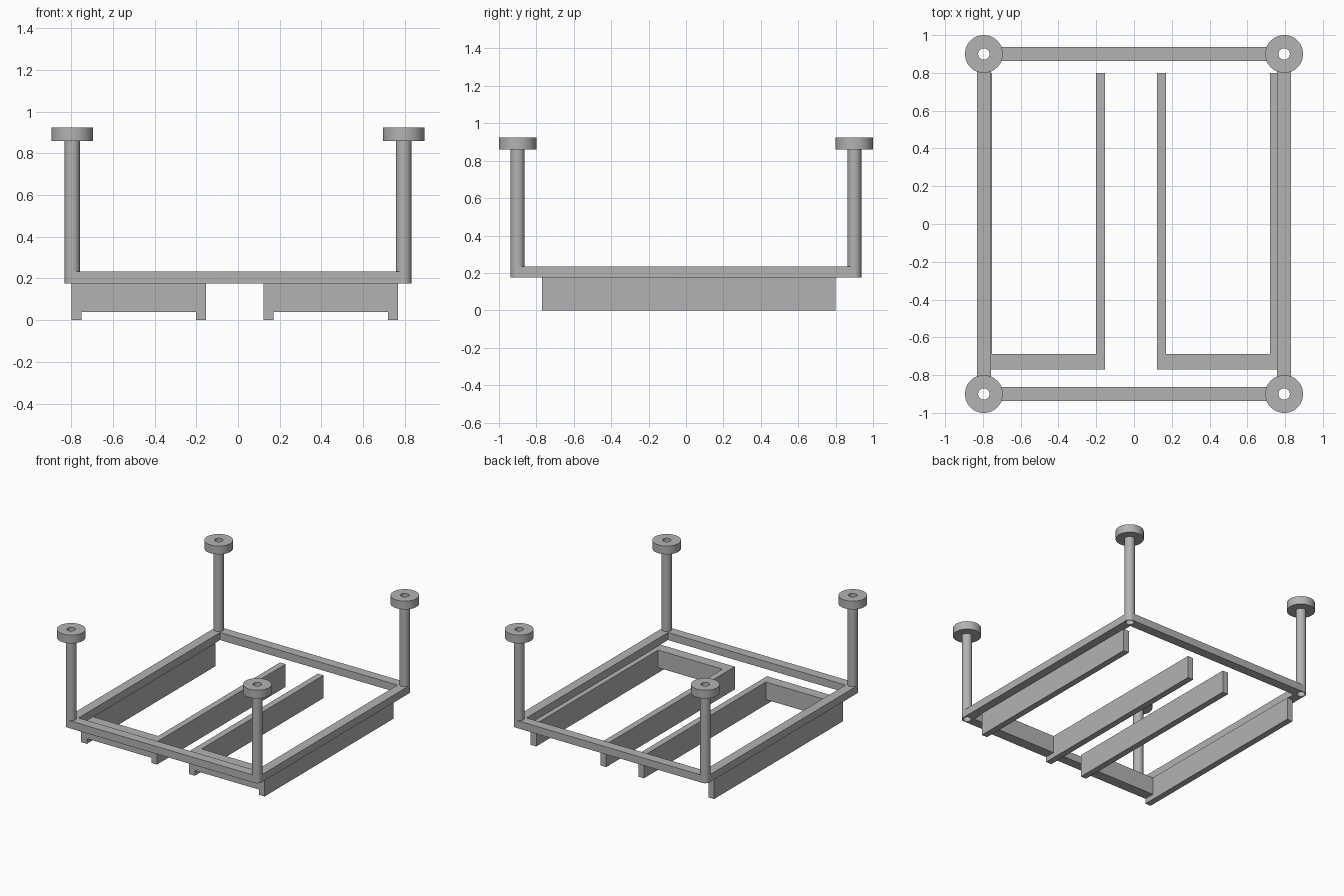
import bpy, bmesh, math
from mathutils import Matrix

if "Cube" in bpy.data.objects:
    bpy.data.objects.remove(bpy.data.objects["Cube"])

grey = bpy.data.materials.new("plain grey")
grey.use_nodes = True
COLOUR = (0.45, 0.45, 0.45, 1)
grey.diffuse_color = COLOUR
grey.node_tree.nodes["Principled BSDF"].inputs["Base Color"].default_value = COLOUR

POST_X, POST_Y = 0.795, 0.9      # corner post centres
POST_R, BORE_R = 0.037, 0.03     # tube and bore radii
FRAME_Z0, FRAME_Z1 = 0.176, 0.234
CAP_Z0, CAP_Z1 = 0.86, 0.924
SEG = 48


def finish(name, bm, smooth=False):
    bmesh.ops.recalc_face_normals(bm, faces=bm.faces)
    mesh = bpy.data.meshes.new(name)
    bm.to_mesh(mesh)
    bm.free()
    mesh.materials.append(grey)
    ob = bpy.data.objects.new(name, mesh)
    bpy.context.collection.objects.link(ob)
    if smooth:
        bpy.ops.object.select_all(action='DESELECT')
        ob.select_set(True)
        bpy.context.view_layer.objects.active = ob
        bpy.ops.object.shade_smooth_by_angle(angle=math.radians(35))
    return ob


def lathe(name, profile, x, y):
    """Spin a closed (radius, z) profile around a vertical axis."""
    bm = bmesh.new()
    rings = [[bm.verts.new((x + r * math.cos(2 * math.pi * i / SEG),
                            y + r * math.sin(2 * math.pi * i / SEG), z))
              for i in range(SEG)] for r, z in profile]
    for a, b in zip(rings, rings[1:] + rings[:1]):
        for i in range(SEG):
            j = (i + 1) % SEG
            bm.faces.new((a[i], a[j], b[j], b[i]))
    return finish(name, bm, True)


def prism(name, outline, z0, z1):
    """Extrude a flat (x, y) outline between two heights."""
    bm = bmesh.new()
    face = bm.faces.new([bm.verts.new((x, y, z0)) for x, y in outline])
    top = bmesh.ops.extrude_face_region(bm, geom=[face])["geom"]
    bmesh.ops.translate(bm, vec=(0, 0, z1 - z0),
                        verts=[v for v in top if isinstance(v, bmesh.types.BMVert)])
    return finish(name, bm)


def cut(target, cutter):
    mod = target.modifiers.new("opening", 'BOOLEAN')
    mod.operation = 'DIFFERENCE'
    mod.solver = 'EXACT'
    mod.object = cutter
    bpy.context.view_layer.objects.active = target
    bpy.ops.object.modifier_apply(modifier=mod.name)
    bpy.data.objects.remove(cutter)


# Base frame: rounded outer corners, open middle, bored at each post
CORNERS = [(1, 1), (-1, 1), (-1, -1), (1, -1)]
outline = []
for q, (sx, sy) in enumerate(CORNERS):
    for k in range(SEG // 4 + 1):
        a = 2 * math.pi * k / SEG + q * math.pi / 2
        outline.append((sx * POST_X + POST_R * math.cos(a),
                        sy * POST_Y + POST_R * math.sin(a)))
frame = prism("base_frame", outline, FRAME_Z0, FRAME_Z1)
ix, iy = POST_X - POST_R, POST_Y - POST_R
cut(frame, prism("middle_cutter", [(sx * ix, sy * iy) for sx, sy in CORNERS], 0, 0.5))
for sx, sy in CORNERS:
    bm = bmesh.new()
    bmesh.ops.create_cone(bm, cap_ends=True, segments=SEG, radius1=BORE_R, radius2=BORE_R,
                          depth=1, matrix=Matrix.Translation((sx * POST_X, sy * POST_Y, 0.2)))
    cut(frame, finish("bore_cutter", bm))
bpy.ops.object.select_all(action='DESELECT')
frame.select_set(True)
bpy.context.view_layer.objects.active = frame
bpy.ops.object.shade_smooth_by_angle(angle=math.radians(35))

# Tubular corner posts with wide ring caps
for sx, sy in CORNERS:
    side = ("back" if sy > 0 else "front") + ("_left" if sx > 0 else "_right")
    for part, r, z0, z1 in (("post", POST_R, FRAME_Z1, CAP_Z0), ("cap", 0.1, CAP_Z0, CAP_Z1)):
        lathe(f"{side}_{part}", [(BORE_R, z0), (r, z0), (r, z1), (BORE_R, z1)],
              sx * POST_X, sy * POST_Y)

# Underslung rails, each pair joined by a shorter plate at the front
RAIL_Y0, RAIL_Y1, PLATE_Y1, W = -0.77, 0.8, -0.687, 0.048


def block(name, x0, x1, y0, y1, z0, z1):
    prism(name, [(x0, y0), (x1, y0), (x1, y1), (x0, y1)], z0, z1)


for side, x0, x1 in (("right", -0.8, -0.153), ("left", 0.122, 0.767)):
    block(f"{side}_rail_a", x0, x0 + W, RAIL_Y0, RAIL_Y1, 0, FRAME_Z0)
    block(f"{side}_rail_b", x1 - W, x1, RAIL_Y0, RAIL_Y1, 0, FRAME_Z0)
    block(f"{side}_front_plate", x0 + W, x1 - W, RAIL_Y0, PLATE_Y1, 0.04, FRAME_Z0)
